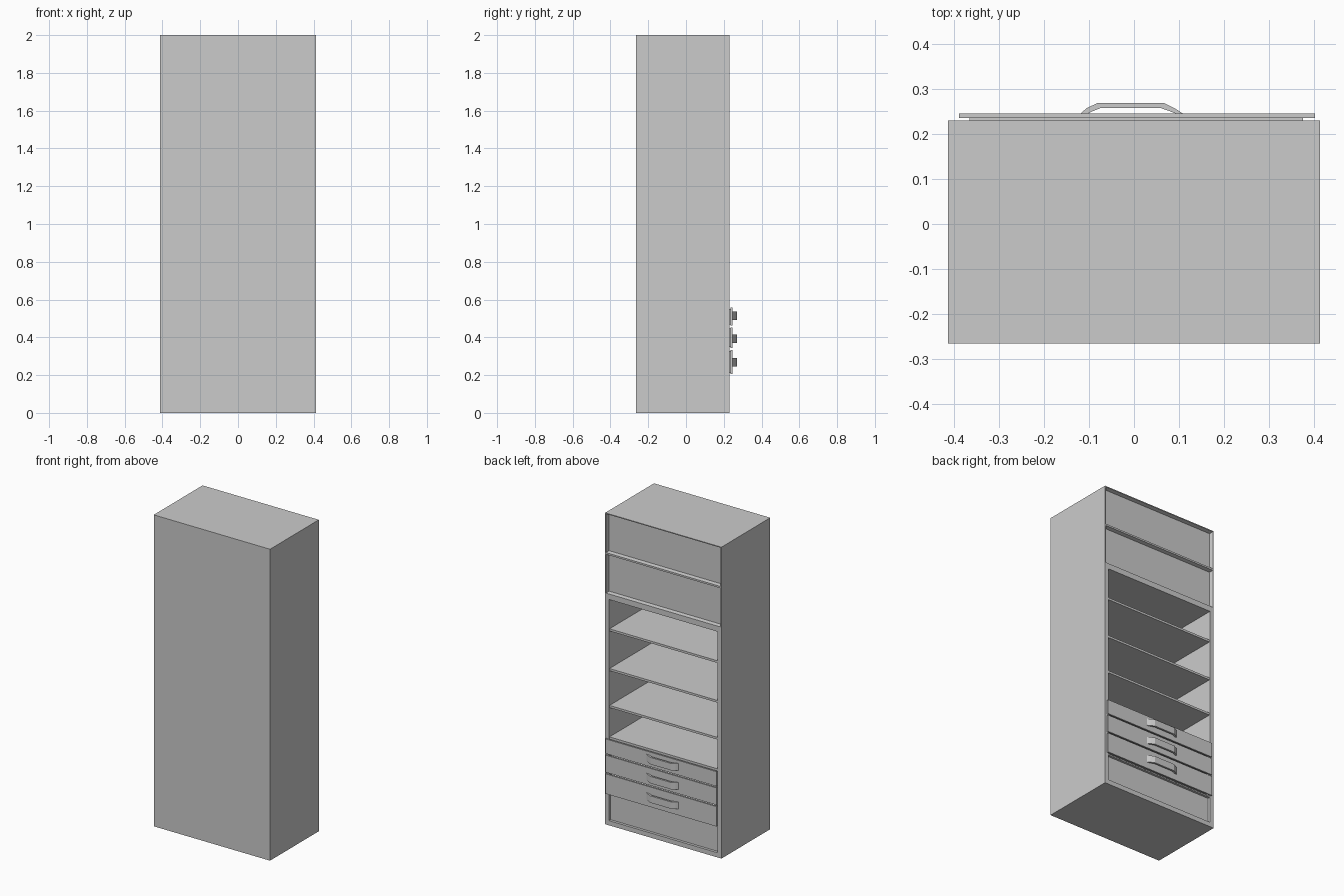
import bpy, bmesh

if "Cube" in bpy.data.objects:
    bpy.data.objects.remove(bpy.data.objects["Cube"])


def box(name, x0, x1, y0, y1, z0, z1):
    me = bpy.data.meshes.new(name)
    bm = bmesh.new()
    bmesh.ops.create_cube(bm, size=1)
    for v in bm.verts:
        v.co = ((x0 + x1) / 2 + v.co.x * (x1 - x0),
                (y0 + y1) / 2 + v.co.y * (y1 - y0),
                (z0 + z1) / 2 + v.co.z * (z1 - z0))
    bm.to_mesh(me)
    bm.free()
    ob = bpy.data.objects.new(name, me)
    bpy.context.collection.objects.link(ob)
    return ob


def prism(name, pts, z0, z1):
    # closed xy outline extruded upward
    me = bpy.data.meshes.new(name)
    bm = bmesh.new()
    f = bm.faces.new([bm.verts.new((x, y, z0)) for x, y in pts])
    up = bmesh.ops.extrude_face_region(bm, geom=[f])["geom"]
    for v in up:
        if isinstance(v, bmesh.types.BMVert):
            v.co.z = z1
    bmesh.ops.recalc_face_normals(bm, faces=bm.faces)
    bm.to_mesh(me)
    bm.free()
    ob = bpy.data.objects.new(name, me)
    bpy.context.collection.objects.link(ob)
    return ob


W, IN = 0.413, 0.386          # outer and inner half width
BACK, FRONT = -0.265, 0.23    # closed side and open side
SPLIT = 1.48                  # height where the top unit begins

# lower carcass
for side, s in (("left", -1), ("right", 1)):
    a, b = sorted((s * IN, s * W))
    box(f"{side}_wall", a, b, BACK, FRONT, 0, SPLIT)
box("rear_wall", -IN, IN, BACK, BACK + 0.015, 0, SPLIT)
box("base", -IN, IN, BACK + 0.015, FRONT, 0, 0.03)
box("lintel", -IN, IN, BACK + 0.015, FRONT, 1.45, SPLIT)
box("kick_panel", -IN, IN, 0.20, 0.213, 0.03, 0.205)

# open shelves
for i, z in enumerate((1.26, 1.005, 0.768, 0.566)):
    box(f"shelf_{i + 1}", -IN, IN, BACK + 0.015, 0.225, z - 0.014, z)

# top unit with two recessed panels
top = box("top_unit", -W, W, BACK, FRONT, SPLIT, 2.0)
bm = bmesh.new()
bm.from_mesh(top.data)
bmesh.ops.bisect_plane(bm, geom=bm.verts[:] + bm.edges[:] + bm.faces[:],
                       plane_co=(0, 0, 1.74), plane_no=(0, 0, 1))
panels = [f for f in bm.faces if f.normal.y > 0.9]
bmesh.ops.inset_individual(bm, faces=panels, thickness=0.008)
bmesh.ops.inset_individual(bm, faces=panels, thickness=0.006, depth=-0.025)
bm.to_mesh(top.data)
bm.free()

# drawers with folded bar handles
handle = [(-0.12, 0.244), (-0.105, 0.257), (-0.08, 0.269), (0.065, 0.269),
          (0.09, 0.257), (0.11, 0.244), (0.095, 0.244), (0.08, 0.25),
          (0.06, 0.257), (-0.075, 0.257), (-0.092, 0.25), (-0.105, 0.244)]
rows = ((0.463, 0.557, 0.515), (0.343, 0.453, 0.393), (0.205, 0.333, 0.268))
for i, (z0, z1, hz) in enumerate(rows):
    n = i + 1
    box(f"drawer_front_{n}", -0.388, 0.402, 0.235, 0.245, z0, z1)
    box(f"drawer_body_{n}", -0.365, 0.375, -0.22, 0.236, z0 + 0.005, z1 - 0.006)
    box(f"drawer_rail_{n}", -IN, IN, 0.20, 0.228, z0 - 0.008, z0)
    prism(f"drawer_handle_{n}", handle, hz - 0.022, hz + 0.022)
